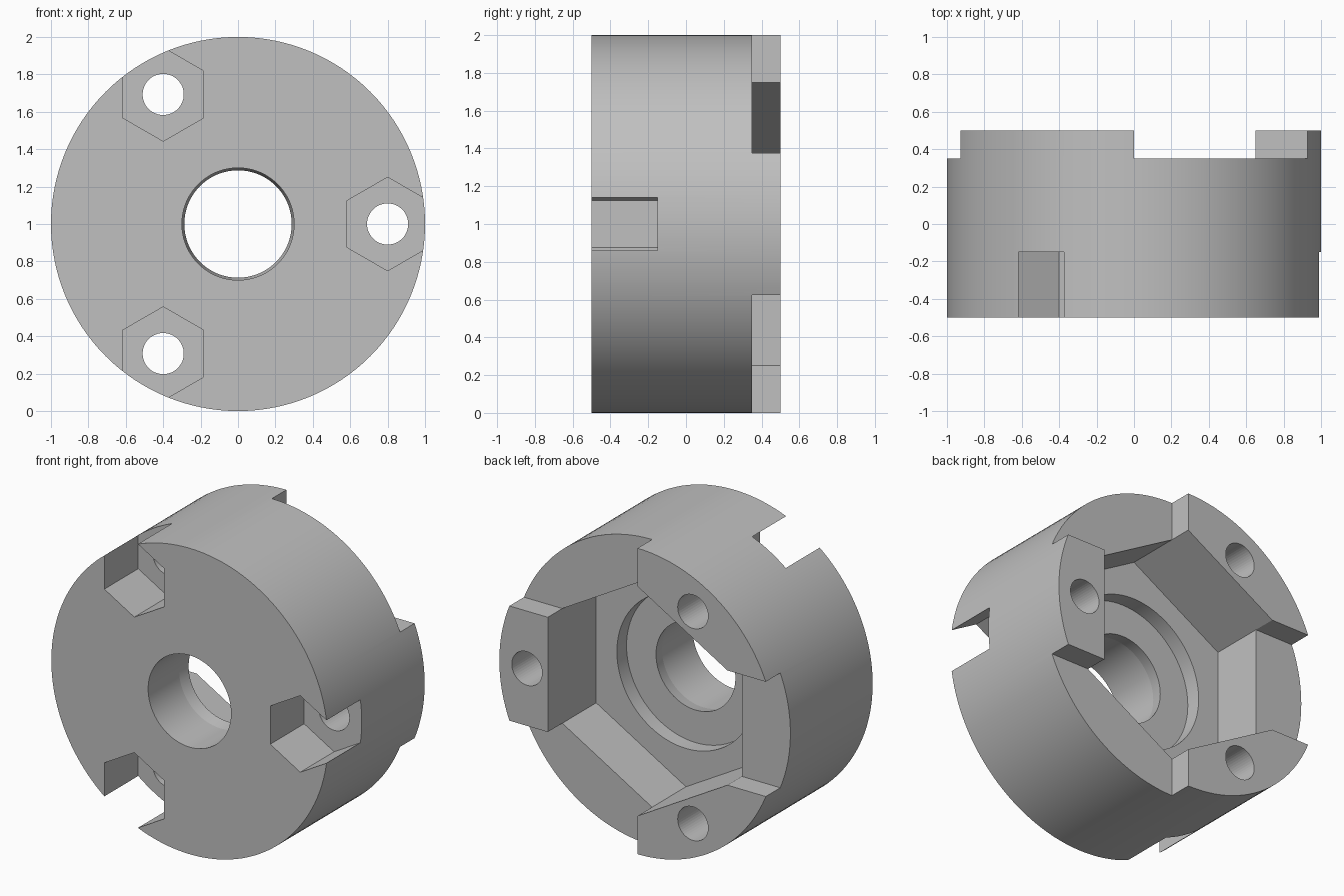
import bpy, bmesh, math
from math import sin, cos, pi, radians

old = bpy.data.objects.get("Cube")
if old:
    bpy.data.objects.remove(old, do_unlink=True)

CENTRE_Z = 1.0


def loft(name, rings):
    """Solid along y from matching rings given as (points in x/z, y)."""
    bm = bmesh.new()
    loops = [[bm.verts.new((x, y, z + CENTRE_Z)) for x, z in pts] for pts, y in rings]
    n = len(loops[0])
    for a, b in zip(loops, loops[1:]):
        for i in range(n):
            j = (i + 1) % n
            bm.faces.new((a[i], a[j], b[j], b[i]))
    bm.faces.new(loops[0])
    bm.faces.new(loops[-1])
    bmesh.ops.recalc_face_normals(bm, faces=bm.faces)
    mesh = bpy.data.meshes.new(name)
    bm.to_mesh(mesh)
    bm.free()
    obj = bpy.data.objects.new(name, mesh)
    bpy.context.scene.collection.objects.link(obj)
    return obj


def ring(r, sides, cx=0, cz=0, turn=0):
    return [(cx + r * cos(turn + 2 * pi * i / sides),
             cz + r * sin(turn + 2 * pi * i / sides)) for i in range(sides)]


def prism(name, pts, y0, y1):
    return loft(name, [(pts, y0), (pts, y1)])


def box(name, x0, x1, z0, z1, y0, y1):
    return prism(name, [(x0, z0), (x1, z0), (x1, z1), (x0, z1)], y0, y1)


# Round body
body = prism("jaw_hub_body", ring(1, 128), -0.5, 0.5)

# Hexagonal rear pocket
cutters = [prism("rear_pocket_cutter", ring(0.75, 6, turn=pi / 6), 0, 0.7)]

# Stepped centre bore with a narrowing end and a wide counterbore
profile = [(0.3, -0.7), (0.3, -0.18), (0.287, -0.1), (0.5, -0.1), (0.5, 0.2)]
cutters.append(loft("centre_bore_cutter", [(ring(r, 96), y) for r, y in profile]))

# Shallow gaps that leave three raised jaws at the rear
gaps = [(0, 1.2, 0.375, 1.2), (0, 1.2, -1.2, -0.375), (-1.2, 0, -0.375, 0.375)]
cutters += [box("jaw_gap_cutter", *g, 0.35, 0.7) for g in gaps]

# Bolt holes with hexagonal nut recesses at the front
for k in range(3):
    a = 2 * pi * k / 3
    cx, cz = 0.8 * cos(a), 0.8 * sin(a)
    cutters.append(prism("nut_recess_cutter", ring(0.25, 6, cx, cz, pi / 6), -0.7, -0.15))
    cutters.append(prism("bolt_hole_cutter", ring(0.11, 48, cx, cz), -0.8, 0.8))

# Cut everything, then drop the cutters
for c in cutters:
    c.hide_render = True
    mod = body.modifiers.new(c.name, 'BOOLEAN')
    mod.operation = 'DIFFERENCE'
    mod.solver = 'EXACT'
    mod.object = c
bpy.context.view_layer.update()
cut = bpy.data.meshes.new_from_object(body.evaluated_get(bpy.context.evaluated_depsgraph_get()))
body.modifiers.clear()
body.data = cut
for c in cutters:
    bpy.data.objects.remove(c, do_unlink=True)

# Plain grey metal
grey = bpy.data.materials.new("plain_grey")
grey.use_nodes = True
colour = (0.53, 0.53, 0.53, 1)
grey.diffuse_color = colour
grey.node_tree.nodes["Principled BSDF"].inputs["Base Color"].default_value = colour
body.data.materials.clear()
body.data.materials.append(grey)

# Smooth round walls, crisp edges
bpy.ops.object.select_all(action='DESELECT')
body.select_set(True)
bpy.context.view_layer.objects.active = body
bpy.ops.object.shade_smooth_by_angle(angle=radians(7))
